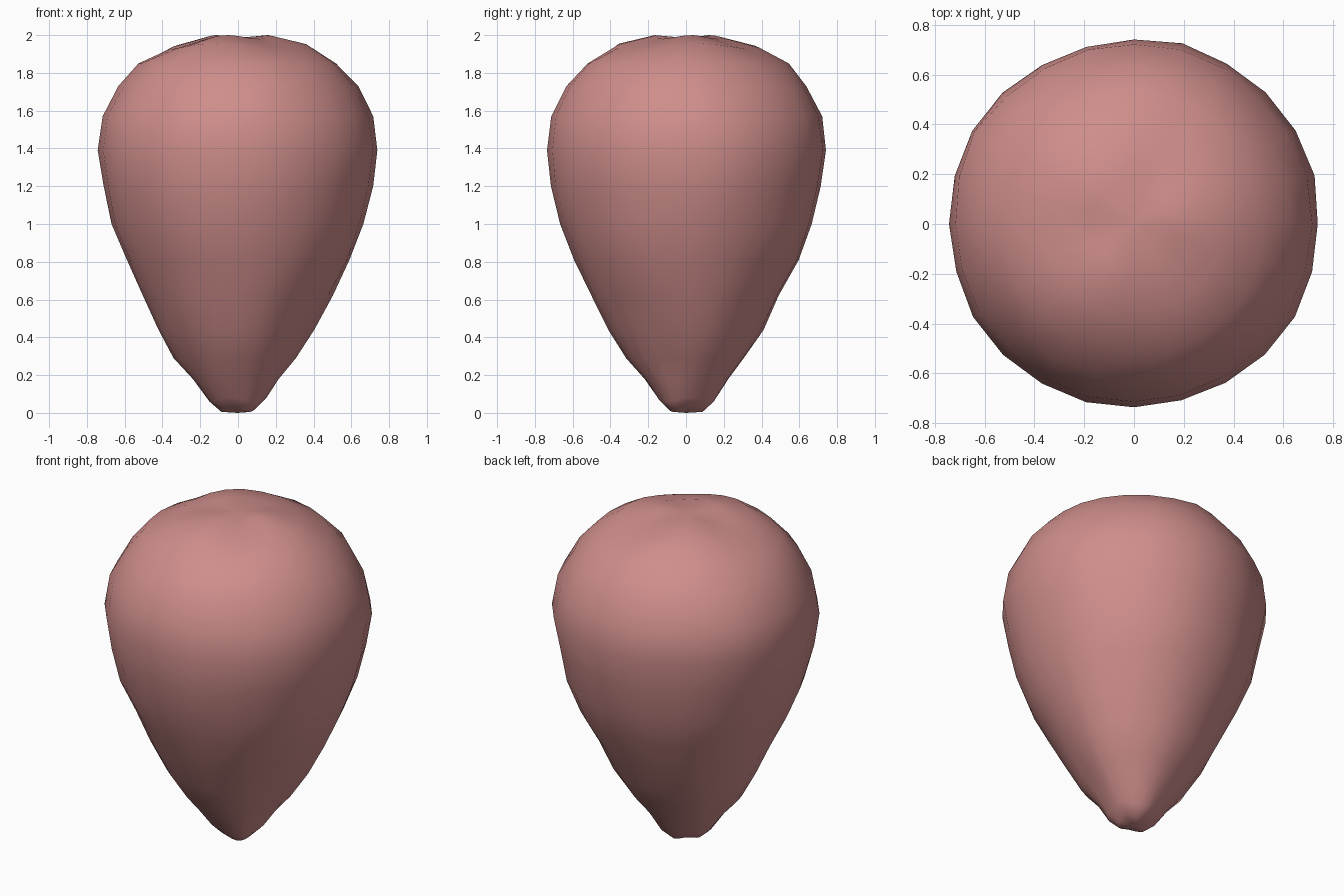
import bpy, bmesh, math
from mathutils import Vector, noise

cube = bpy.data.objects.get("Cube")
if cube:
    bpy.data.objects.remove(cube)

SIDES = 24
# Radius and height of each ring, from the narrow tip to the broad crown
PROFILE = [(.09, .015), (.15, .07), (.225, .18), (.315, .29), (.41, .44),
           (.495, .62), (.595, .81), (.665, 1.0), (.71, 1.2), (.74, 1.39),
           (.715, 1.57), (.63, 1.73), (.525, 1.85), (.365, 1.94), (.17, 1.99)]

# Soft bumps (+) and dents (-): angle, height, amount
LUMPS = [(90, 1.94, .03), (75, 1.4, .012), (60, .9, .02), (-20, .3, -.035),
         (-45, .45, -.03), (180, .3, .025), (150, 1.55, .02), (-135, .75, -.02),
         (-120, 1.1, .01), (110, .3, -.02), (20, 1.2, .012), (30, 1.95, -.015)]


def lump(angle, z):
    total = 0
    for a, h, amount in LUMPS:
        turn = math.remainder(angle - math.radians(a), math.tau)
        total += amount * math.exp(-(turn / .3) ** 2 - ((z - h) / .16) ** 2)
    return total


# Flat pink material
pink = bpy.data.materials.new("dusty pink")
pink.use_nodes = True
colour = (.62, .27, .26, 1)
pink.diffuse_color = colour
pink.node_tree.nodes["Principled BSDF"].inputs["Base Color"].default_value = colour

# Lathed body with an uneven surface
bm = bmesh.new()
rings = []
for radius, z in PROFILE:
    ring = []
    for i in range(SIDES):
        a = math.tau * i / SIDES
        way = Vector((math.cos(a), math.sin(a), 0))
        p = way * radius + Vector((0, 0, z))
        r = radius + lump(a, z) + .015 * noise.noise(p * 4) * min(1, radius * 3)
        ring.append(bm.verts.new((way.x * r, way.y * r, z)))
    rings.append(ring)
for low, high in zip(rings, rings[1:]):
    for i in range(SIDES):
        j = (i + 1) % SIDES
        bm.faces.new((low[i], low[j], high[j], high[i]))

# Close the tip and the slightly sunken crown with fans
tip = bm.verts.new((0, 0, 0))
crown = bm.verts.new((0, 0, 1.985))
for i in range(SIDES):
    j = (i + 1) % SIDES
    bm.faces.new((tip, rings[0][j], rings[0][i]))
    bm.faces.new((crown, rings[-1][i], rings[-1][j]))

# Shallow ripples around the crown and the tip
for ring, height in ((rings[-1], .01), (rings[-2], .015), (rings[0], .01), (rings[1], .012)):
    for i, v in enumerate(ring):
        v.co.z += height * math.sin(3 * math.tau * i / SIDES + 1)

mesh = bpy.data.meshes.new("bulb_body")
bm.to_mesh(mesh)
bm.free()
mesh.materials.append(pink)
mesh.shade_smooth()
body = bpy.data.objects.new("bulb_body", mesh)
bpy.context.collection.objects.link(body)
